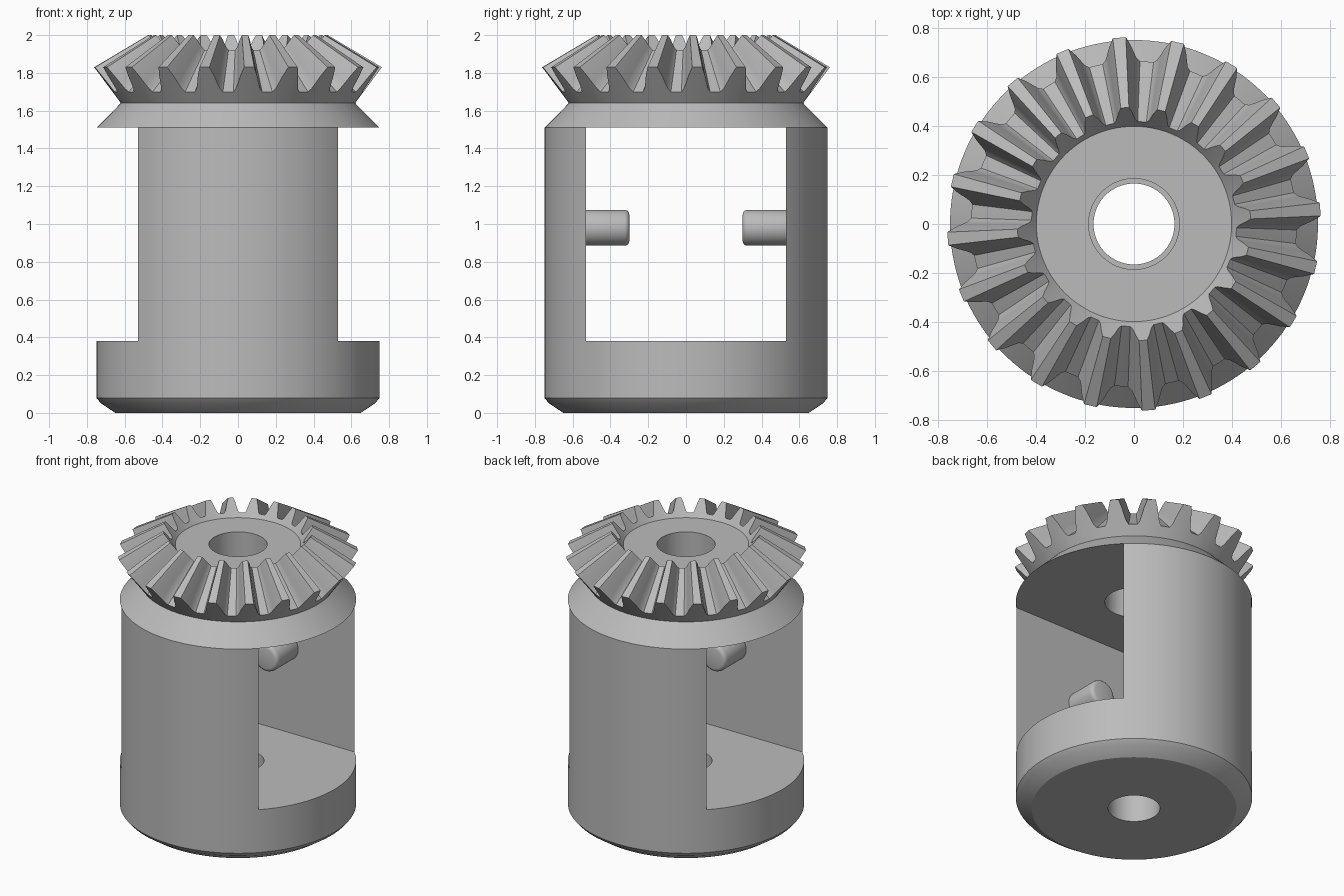
import bpy, bmesh
from math import sin, cos, pi, radians

if "Cube" in bpy.data.objects:
    bpy.data.objects.remove(bpy.data.objects["Cube"], do_unlink=True)

# Single plain metal colour
metal = bpy.data.materials.new("grey_metal")
metal.use_nodes = True
colour = (0.5, 0.5, 0.5, 1)
metal.diffuse_color = colour
metal.node_tree.nodes["Principled BSDF"].inputs["Base Color"].default_value = colour

TEETH = 20
PITCH = 360 / TEETH
FIRST_TOOTH = 4.5

# Half tooth: (degrees from tooth centre, height from root 0 to tip 1)
half = [(2.0, 1), (3.5, 0.65), (4.5, 0.35), (5.4, 0.13), (6.6, 0)]
tooth = [(-a, h) for a, h in reversed(half)] + half + [(PITCH / 2, 0)]
samples = [(radians(FIRST_TOOTH + k * PITCH + a), h)
           for k in range(TEETH) for a, h in tooth]


def circle(r, z):
    return [(r * cos(a), r * sin(a), z) for a, h in samples]


def toothed(root, tip):
    """Ring that swings between a root and a tip (radius, height)."""
    pts = []
    for a, h in samples:
        r = root[0] + (tip[0] - root[0]) * h
        z = root[1] + (tip[1] - root[1]) * h
        pts.append((r * cos(a), r * sin(a), z))
    return pts


def finish(ob, angle=30):
    ob.data.materials.clear()
    ob.data.materials.append(metal)
    bpy.ops.object.select_all(action='DESELECT')
    ob.select_set(True)
    bpy.context.view_layer.objects.active = ob
    bpy.ops.object.shade_smooth_by_angle(angle=radians(angle))


def loft(name, rings):
    """Skin closed rings into a solid with a hole down the middle."""
    bm = bmesh.new()
    loops = [[bm.verts.new(p) for p in ring] for ring in rings]
    n = len(samples)
    for i, low in enumerate(loops):
        high = loops[(i + 1) % len(loops)]
        for j in range(n):
            k = (j + 1) % n
            bm.faces.new((low[j], low[k], high[k], high[j]))
    bmesh.ops.recalc_face_normals(bm, faces=bm.faces)
    mesh = bpy.data.meshes.new(name)
    bm.to_mesh(mesh)
    bm.free()
    ob = bpy.data.objects.new(name, mesh)
    bpy.context.collection.objects.link(ob)
    return ob


# Housing and bevel gear turned as one solid
body = loft("gear_housing", [
    circle(0.165, 0), circle(0.65, 0), circle(0.725, 0.05), circle(0.75, 0.08),
    circle(0.75, 1.51), circle(0.62, 1.64),
    toothed((0.664, 1.70), (0.762, 1.83)),
    toothed((0.418, 1.922), (0.476, 2.0)),
    circle(0.398, 1.895), circle(0.185, 1.895),
    circle(0.185, 1.0), circle(0.165, 0.9),
])

# Window cut straight through from side to side
LOW, HIGH, HALF = 0.38, 1.51, 0.53
bpy.ops.mesh.primitive_cube_add(size=1, location=(0, 0, (LOW + HIGH) / 2))
cutter = bpy.context.object
cutter.name = "window_cutter"
cutter.scale = (2, 2 * HALF, HIGH - LOW)
cutter.hide_render = True
bpy.context.view_layer.update()

bpy.context.view_layer.objects.active = body
cut = body.modifiers.new("window", 'BOOLEAN')
cut.operation = 'DIFFERENCE'
cut.solver = 'EXACT'
cut.object = cutter
bpy.ops.object.modifier_apply(modifier=cut.name)
bpy.data.objects.remove(cutter, do_unlink=True)
finish(body)

# Pair of round pivot pins facing each other inside the window
for name, side in (("front_pin", -1), ("back_pin", 1)):
    bpy.ops.mesh.primitive_cylinder_add(vertices=48, radius=0.095, depth=0.3,
                                        location=(0, side * 0.45, 0.98),
                                        rotation=(pi / 2, 0, 0))
    pin = bpy.context.object
    pin.name = name
    bevel = pin.modifiers.new("rounded_end", 'BEVEL')
    bevel.width = 0.025
    bevel.segments = 3
    bevel.limit_method = 'ANGLE'
    bpy.ops.object.modifier_apply(modifier=bevel.name)
    finish(pin, 40)
